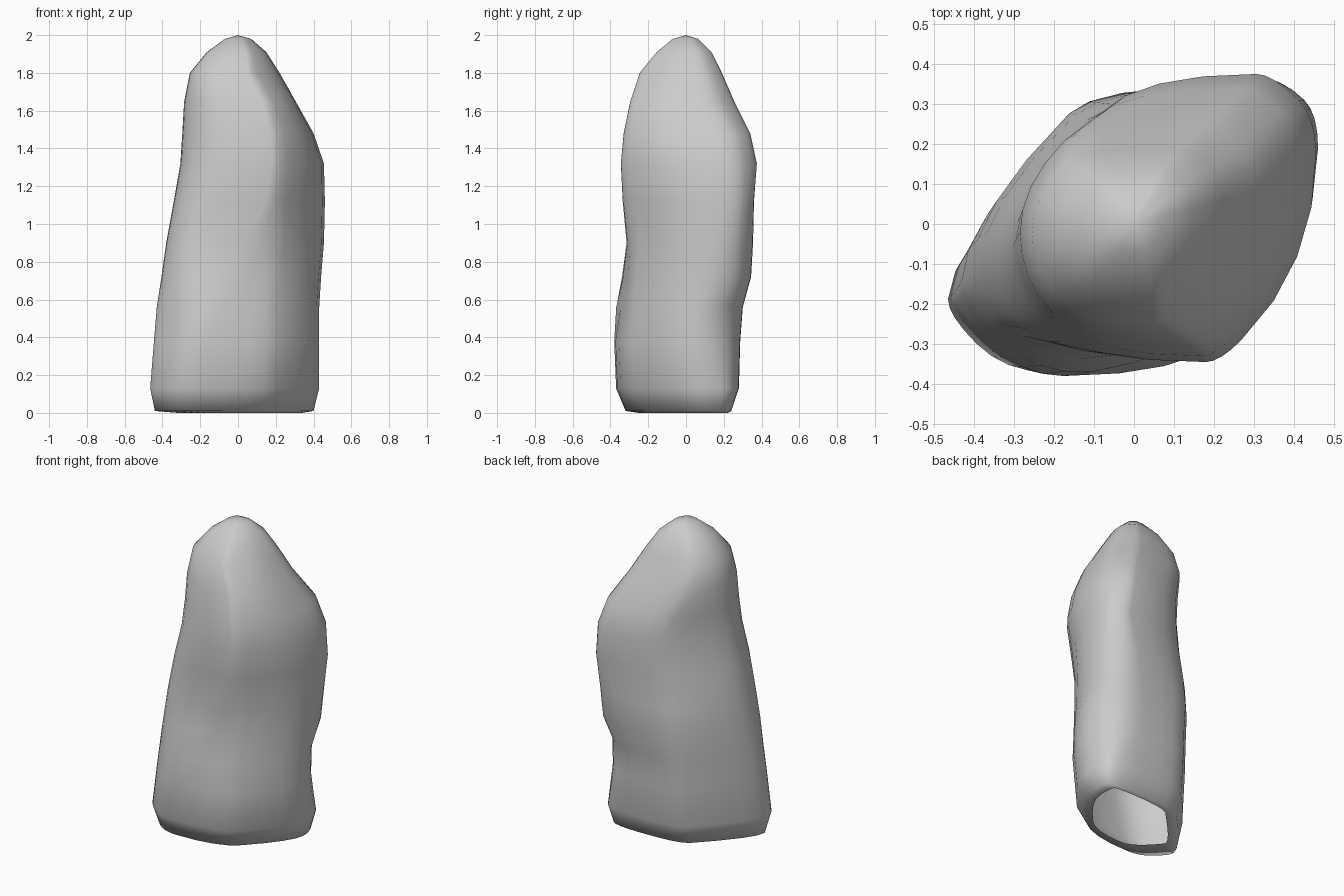
import bpy, bmesh, math
from mathutils import Vector

if "Cube" in bpy.data.objects:
    bpy.data.objects.remove(bpy.data.objects["Cube"])

# Each level: height, then reach of the outline in 8 compass directions (0, 45 ... 315 degrees)
LEVELS = [
    (0.00, .34, .38, .22, .19, .32, .30, .25, .24),
    (0.01, .40, .41, .24, .25, .44, .45, .32, .28),
    (0.13, .43, .445, .28, .28, .465, .49, .37, .34),
    (0.38, .43, .415, .295, .295, .445, .465, .38, .36),
    (0.56, .43, .42, .31, .30, .43, .445, .375, .355),
    (0.72, .44, .48, .345, .31, .405, .43, .345, .35),
    (0.90, .455, .495, .355, .30, .38, .405, .315, .345),
    (1.12, .46, .52, .36, .27, .34, .375, .335, .37),
    (1.32, .455, .51, .375, .255, .305, .335, .345, .395),
    (1.48, .40, .455, .34, .26, .295, .315, .33, .375),
    (1.65, .305, .325, .255, .27, .285, .30, .295, .32),
    (1.80, .22, .235, .19, .23, .255, .265, .245, .225),
    (1.91, .15, .16, .135, .15, .165, .175, .155, .15),
    (1.98, .07, .075, .065, .07, .07, .075, .07, .07),
]
# Where each side is touched along its length, at the foot and at the shoulder
TOUCH_LOW = (.55, .5, .35, .15, .75, .5, .25, .3)
TOUCH_HIGH = (.75, .4, .12, .3, .5, .5, .9, .22)
# Shallow weathered hollows: centre, radius, depth
DENTS = [
    (Vector((.08, -.34, .62)), .20, .04),
    (Vector((-.02, .33, 1.0)), .20, .015),
    (Vector((.14, .30, .48)), .20, .015),
]
STEPS = 4


def outline(z, reach):
    """Rounded octagon touching all eight reach lines."""
    corners, touches = [], []
    for i in range(8):
        a, h0, h1 = i * math.pi / 4, reach[i], reach[(i + 1) % 8]
        side = (h1 - h0 * math.cos(math.pi / 4)) / math.sin(math.pi / 4)
        corners.append(Vector((h0 * math.cos(a) - side * math.sin(a),
                               h0 * math.sin(a) + side * math.cos(a), z)))
    mix = min(max((z - .4) / .7, 0), 1)
    for i in range(8):
        t = TOUCH_LOW[i] * (1 - mix) + TOUCH_HIGH[i] * mix
        touches.append(corners[i - 1].lerp(corners[i], t))
    points = []
    for i in range(8):
        start, c, end = touches[i], corners[i], touches[(i + 1) % 8]
        for k in range(STEPS):
            t = k / STEPS
            points.append(start * (1 - t) ** 2 + c * 2 * t * (1 - t) + end * t * t)
    return points


def weather(p):
    inward = Vector((-p.x, -p.y, 0)).normalized()
    push = sum(d * math.exp(-((p - c).length / r) ** 2 * 2) for c, r, d in DENTS)
    return p + inward * push


# Standing stone: lofted shell, open underneath
bm = bmesh.new()
rings = [[bm.verts.new(weather(p)) for p in outline(row[0], row[1:])] for row in LEVELS]
n = len(rings[0])
for low, high in zip(rings, rings[1:]):
    for i in range(n):
        j = (i + 1) % n
        bm.faces.new((low[i], low[j], high[j], high[i]))
tip = bm.verts.new((0, 0, 2))
for i in range(n):
    bm.faces.new((rings[-1][i], rings[-1][(i + 1) % n], tip))
for f in bm.faces:
    f.smooth = True
mesh = bpy.data.meshes.new("standing_stone")
bm.to_mesh(mesh)
bm.free()
stone = bpy.data.objects.new("standing_stone", mesh)
bpy.context.collection.objects.link(stone)
